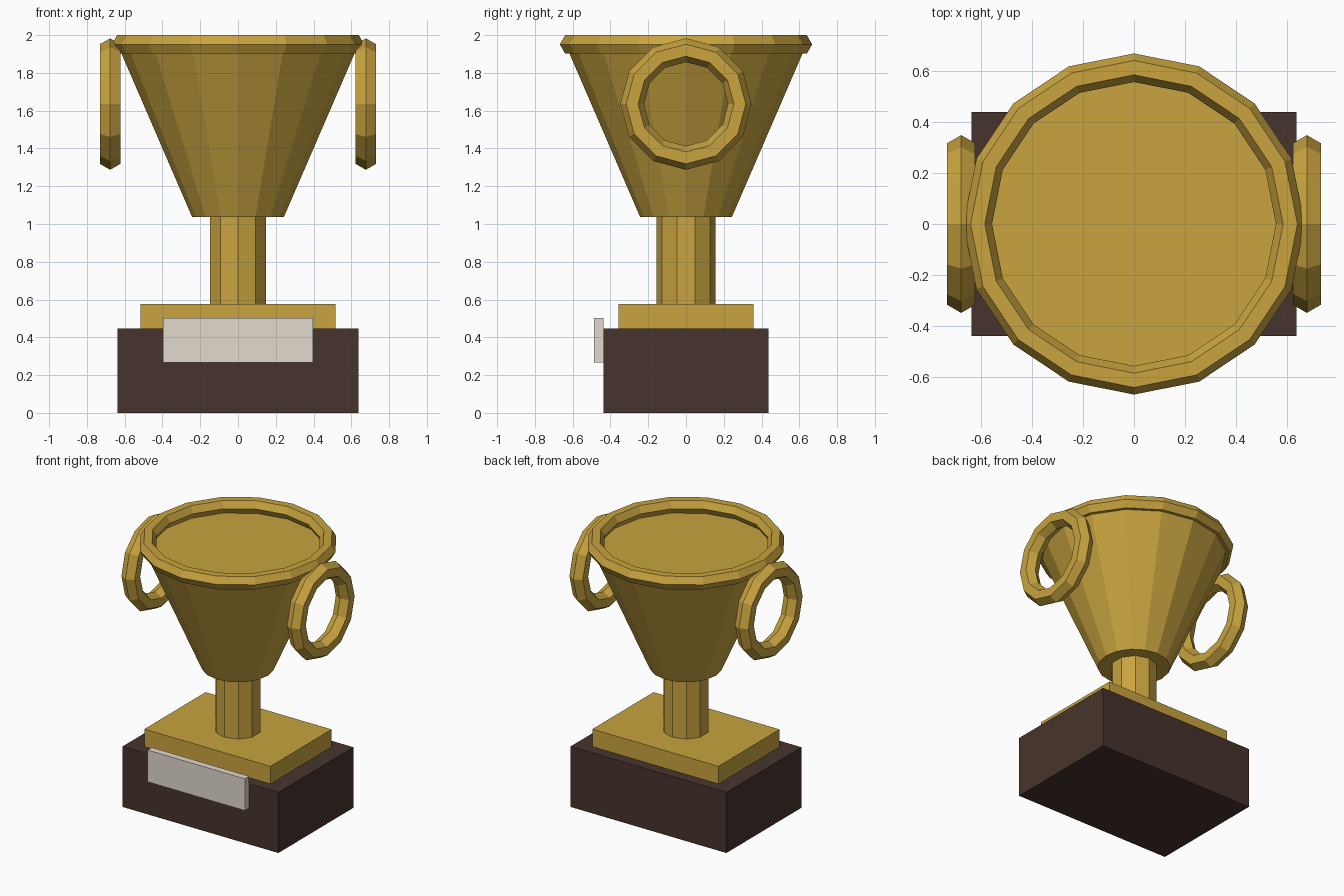
import bpy
from math import radians

old = bpy.data.objects.get("Cube")
if old:
    bpy.data.objects.remove(old)


def material(name, r, g, b):
    mat = bpy.data.materials.new(name)
    mat.use_nodes = True
    mat.diffuse_color = (r, g, b, 1)
    mat.node_tree.nodes["Principled BSDF"].inputs["Base Color"].default_value = (r, g, b, 1)
    return mat


gold = material("gold", 0.58, 0.37, 0.05)
wood = material("dark wood", 0.063, 0.034, 0.026)
silver = material("silver", 0.75, 0.70, 0.62)


def finish(name, mat):
    obj = bpy.context.object
    obj.name = name
    obj.data.materials.append(mat)
    return obj


def box(name, mat, x, y, z):
    """Box from (low, high) pairs on each axis."""
    bpy.ops.mesh.primitive_cube_add(size=1, location=[sum(p) / 2 for p in (x, y, z)])
    obj = finish(name, mat)
    obj.scale = [p[1] - p[0] for p in (x, y, z)]
    return obj


def frustum(name, mat, sides, low_radius, high_radius, z):
    bpy.ops.mesh.primitive_cone_add(vertices=sides, radius1=low_radius, radius2=high_radius,
                                    depth=z[1] - z[0], location=(0, 0, sum(z) / 2))
    return finish(name, mat)


def ring(name, mat, sides, radius, thickness, location, turn=(0, 0, 0)):
    bpy.ops.mesh.primitive_torus_add(major_segments=sides, minor_segments=6, major_radius=radius,
                                     minor_radius=thickness, location=location, rotation=turn)
    return finish(name, mat)


# Stepped base with name plate
box("base", wood, (-0.637, 0.637), (-0.438, 0.438), (0, 0.447))
box("base_plate", gold, (-0.515, 0.515), (-0.357, 0.357), (0.447, 0.577))
box("plaque", silver, (-0.397, 0.397), (-0.487, -0.437), (0.268, 0.503))

# Stem and bowl, the bowl's contents level with the underside of the rim
frustum("stem", gold, 10, 0.157, 0.157, (0.577, 1.037))
frustum("bowl", gold, 16, 0.243, 0.619, (1.037, 1.907))

# Rim
ring("rim", gold, 16, 0.612, 0.056, (0, 0, 1.951))

# Ring handles on both sides
for side, x in (("left", 0.677), ("right", -0.677)):
    ring(side + "_handle", gold, 12, 0.285, 0.063, (x, 0, 1.635), (0, radians(90), 0))
